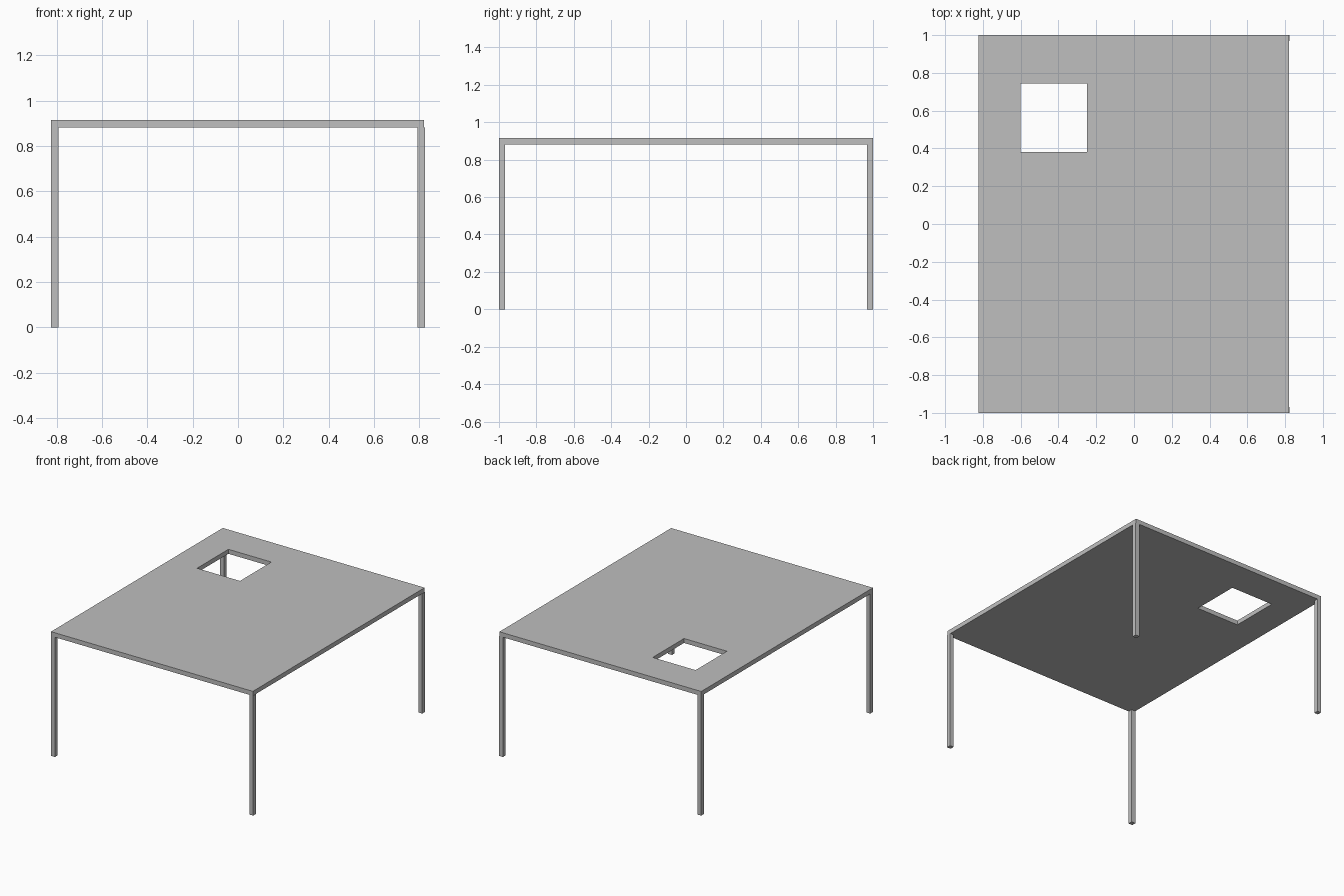
import bpy
import bmesh
from mathutils import Matrix, Vector

cube = bpy.data.objects.get("Cube")
if cube:
    bpy.data.objects.remove(cube, do_unlink=True)

HALF_X, HALF_Y, HEIGHT = 0.824, 1.0, 0.915
THICK = 0.033
LEG = 0.032

grey = bpy.data.materials.new("light_grey")
grey.use_nodes = True
colour = (0.52, 0.52, 0.52, 1)
grey.diffuse_color = colour
grey.node_tree.nodes["Principled BSDF"].inputs["Base Color"].default_value = colour


def add_object(name, bm):
    mesh = bpy.data.meshes.new(name)
    bm.to_mesh(mesh)
    bm.free()
    mesh.materials.append(grey)
    obj = bpy.data.objects.new(name, mesh)
    bpy.context.collection.objects.link(obj)


def box(name, low, high):
    low, high = Vector(low), Vector(high)
    bm = bmesh.new()
    place = Matrix.Translation((low + high) / 2) @ Matrix.Diagonal((*(high - low), 1))
    bmesh.ops.create_cube(bm, size=1, matrix=place)
    add_object(name, bm)


# Table top: a ring of quads around the square opening, given thickness
outer = [(-HALF_X, -HALF_Y), (0.821, -HALF_Y), (0.821, HALF_Y), (-HALF_X, HALF_Y)]
hole = [(-0.6, 0.38), (-0.25, 0.38), (-0.25, 0.745), (-0.6, 0.745)]
bm = bmesh.new()
rim, inner = ([bm.verts.new((x, y, HEIGHT - THICK)) for x, y in loop] for loop in (outer, hole))
for i in range(4):
    j = (i + 1) % 4
    bm.faces.new((rim[i], inner[i], inner[j], rim[j]))
raised = bmesh.ops.extrude_face_region(bm, geom=bm.faces[:], use_keep_orig=True)
top = [v for v in raised["geom"] if isinstance(v, bmesh.types.BMVert)]
bmesh.ops.translate(bm, verts=top, vec=(0, 0, THICK))
bmesh.ops.recalc_face_normals(bm, faces=bm.faces)
add_object("table_top", bm)

# Four square legs, flush with the corners
for side, sx in (("right", -1), ("left", 1)):
    for end, sy in (("front", -1), ("back", 1)):
        xs = sorted((sx * HALF_X, sx * (HALF_X - LEG)))
        ys = sorted((sy * HALF_Y, sy * (HALF_Y - LEG)))
        box(f"{end}_{side}_leg", (xs[0], ys[0], 0), (xs[1], ys[1], HEIGHT - THICK))
